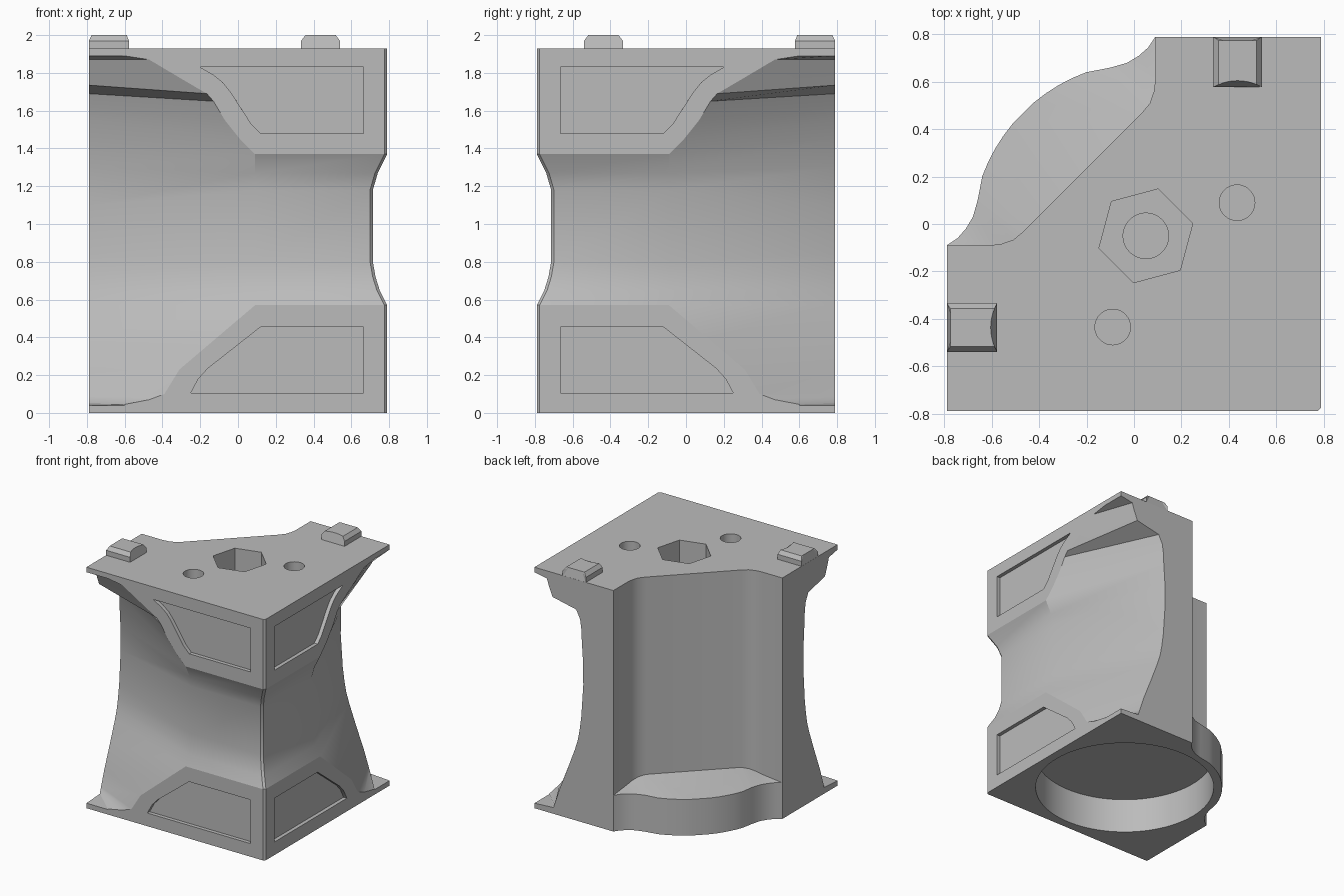
import bpy, bmesh, math
from mathutils import Vector

cube = bpy.data.objects.get("Cube")
if cube:
    bpy.data.objects.remove(cube, do_unlink=True)

grey = bpy.data.materials.new("plain grey")
grey.use_nodes = True
grey.diffuse_color = (0.5, 0.5, 0.5, 1)
grey.node_tree.nodes["Principled BSDF"].inputs["Base Color"].default_value = (0.5, 0.5, 0.5, 1)

CENTRE = Vector((0.05, -0.05))
SIDE = 0.79


def flip(p):
    """Mirror a point across the diagonal plane of the block."""
    return (-p[1], -p[0], *p[2:])


def with_mirror(points):
    return points + [flip(p) for p in reversed(points)]


def loft(name, sections):
    """Skin a stack of equal-length rings and cap both ends."""
    bm = bmesh.new()
    rings = [[bm.verts.new(p) for p in ring] for ring in sections]
    for low, high in zip(rings, rings[1:]):
        for i in range(len(low)):
            bm.faces.new((low[i - 1], low[i], high[i], high[i - 1]))
    caps = [bm.faces.new(rings[0]), bm.faces.new(rings[-1])]
    bmesh.ops.recalc_face_normals(bm, faces=bm.faces)
    if len({round(v.co.z, 4) for v in rings[-1]}) > 1:
        bmesh.ops.triangulate(bm, faces=caps[1:])
    mesh = bpy.data.meshes.new(name)
    bm.to_mesh(mesh)
    bm.free()
    mesh.materials.append(grey)
    obj = bpy.data.objects.new(name, mesh)
    bpy.context.collection.objects.link(obj)
    return obj


def cylinder(name, centre, radius, bottom, top, sides=64, turn=0.0):
    ring = [(centre[0] + radius * math.cos(turn + math.tau * i / sides),
             centre[1] + radius * math.sin(turn + math.tau * i / sides)) for i in range(sides)]
    return loft(name, [[(x, y, z) for x, y in ring] for z in (bottom, top)])


def select(obj):
    bpy.ops.object.select_all(action='DESELECT')
    obj.select_set(True)
    bpy.context.view_layer.objects.active = obj


def carve(obj, cutters):
    for cutter in cutters:
        cutter.hide_render = True
        mod = obj.modifiers.new("cut", 'BOOLEAN')
        mod.operation = 'DIFFERENCE'
        mod.solver = 'EXACT'
        mod.object = cutter
        select(obj)
        bpy.ops.object.modifier_apply(modifier=mod.name)


def smooth(obj, degrees=25):
    select(obj)
    bpy.ops.object.shade_smooth_by_angle(angle=math.radians(degrees))


# Main block: height, reach and depth of the front face edge, then height and depth at the end
ROWS = [
    (0, -.6, .79, 0, .79), (.04, -.6, .79, .04, .79), (.045, -.6, .79, .05, .62),
    (.07, -.47, .79, .07, .615), (.1, -.39, .79, .1, .605), (.23, -.31, .79, .22, .565),
    (.4, -.11, .79, .41, .49), (.57, .09, .79, .57, .43), (.65, .09, .75, .65, .405),
    (.72, .09, .728, .73, .39), (.8, .09, .714, .84, .375), (1.18, .09, .714, 1.1, .357),
    (1.27, .09, .74, 1.3, .36), (1.37, .09, .79, 1.45, .37), (1.45, .01, .79, 1.55, .375),
    (1.55, -.07, .79, 1.62, .385), (1.65, -.13, .79, 1.69, .42), (1.69, -.165, .79, 1.735, .63),
    (1.775, -.31, .79, 1.81, .66), (1.87, -.47, .79, 1.87, .68), (1.89, -.6, .79, 1.89, .79),
    (1.93, -.6, .79, 1.93, .79),
]
HOLLOW = with_mirror([(.09, SIDE), (.09, .61), (.084, .56), (.067, .51), (.03, .465)])


def section(row):
    z, reach, depth, end_z, end_depth = row
    outside = [(-SIDE, -end_depth, end_z), (reach, -depth, z), (depth - .015, -depth, z)]
    return with_mirror(outside) + [(x, y, z) for x, y in HOLLOW]


block = loft("main_block", [section(r) for r in ROWS])

# Bulging collar at the foot of the hollow
arc = [(CENTRE.x + .735 * math.cos(math.radians(a)), CENTRE.y + .735 * math.sin(math.radians(a)))
       for a in range(110, 136, 5)]
bulge = with_mirror([(.09, SIDE), (.06, .745), (.02, .71), (-.03, .68), (-.1, .66)] + arc[:-1])
bulge += list(reversed(HOLLOW[1:-1]))


def roof(p):
    return .29 + .27 * max(0, .735 - (Vector(p) - CENTRE).length)


collar = loft("foot_collar", [[(*p, 0) for p in bulge], [(*p, roof(p)) for p in bulge]])

# Round socket underneath, hexagonal pocket with bore, and two small round holes
socket = cylinder("socket_cutter", CENTRE, .67, -.1, .28, 96)
hexagon = cylinder("hexagon_cutter", CENTRE, .205, 1.6, 2.1, 6, math.radians(15))
bore = cylinder("bore_cutter", CENTRE, .096, .9, 1.7, 48)
hole = (.435, .09)
holes = [cylinder("hole_cutter", c, .075, 1.5, 2.1, 40) for c in (hole, flip(hole))]

# Recessed panels on both outer faces
UPPER = [(-.2, 1.83), (.665, 1.83), (.665, 1.48), (.12, 1.48), (.07, 1.53),
         (-.04, 1.7), (-.08, 1.75), (-.13, 1.79)]
LOWER = [(-.25, .105), (.665, .105), (.665, .455), (.12, .455), (-.16, .235), (-.21, .18)]
panels = []
for outline in (UPPER, LOWER):
    rings = [[(x, y, z) for x, z in outline] for y in (-.76, -.9)]
    panels.append(loft("panel_cutter", rings))
    panels.append(loft("panel_cutter", [[flip(p) for p in ring] for ring in rings]))

cutters = [socket, hexagon, bore, *holes, *panels]
carve(block, cutters)
carve(collar, [socket])
for cutter in cutters:
    bpy.data.objects.remove(cutter, do_unlink=True)
smooth(block)
smooth(collar)

# Two locating pegs with chamfered tops and a scooped inner end
profile = [(-.103, 1.925), (-.103, 1.97)] + [(i * .02, 2.0) for i in range(-4, 5)]
profile += [(.103, 1.97), (.103, 1.925)]
inner = [(.437 + x, .605 - .027 * (x / .103) ** 2, z) for x, z in profile]
outer = [(.437 + x, SIDE - (.015 if z > 1.98 else 0), z) for x, z in profile]
loft("back_peg", [inner, outer])
loft("side_peg", [[flip(p) for p in ring] for ring in (inner, outer)])
